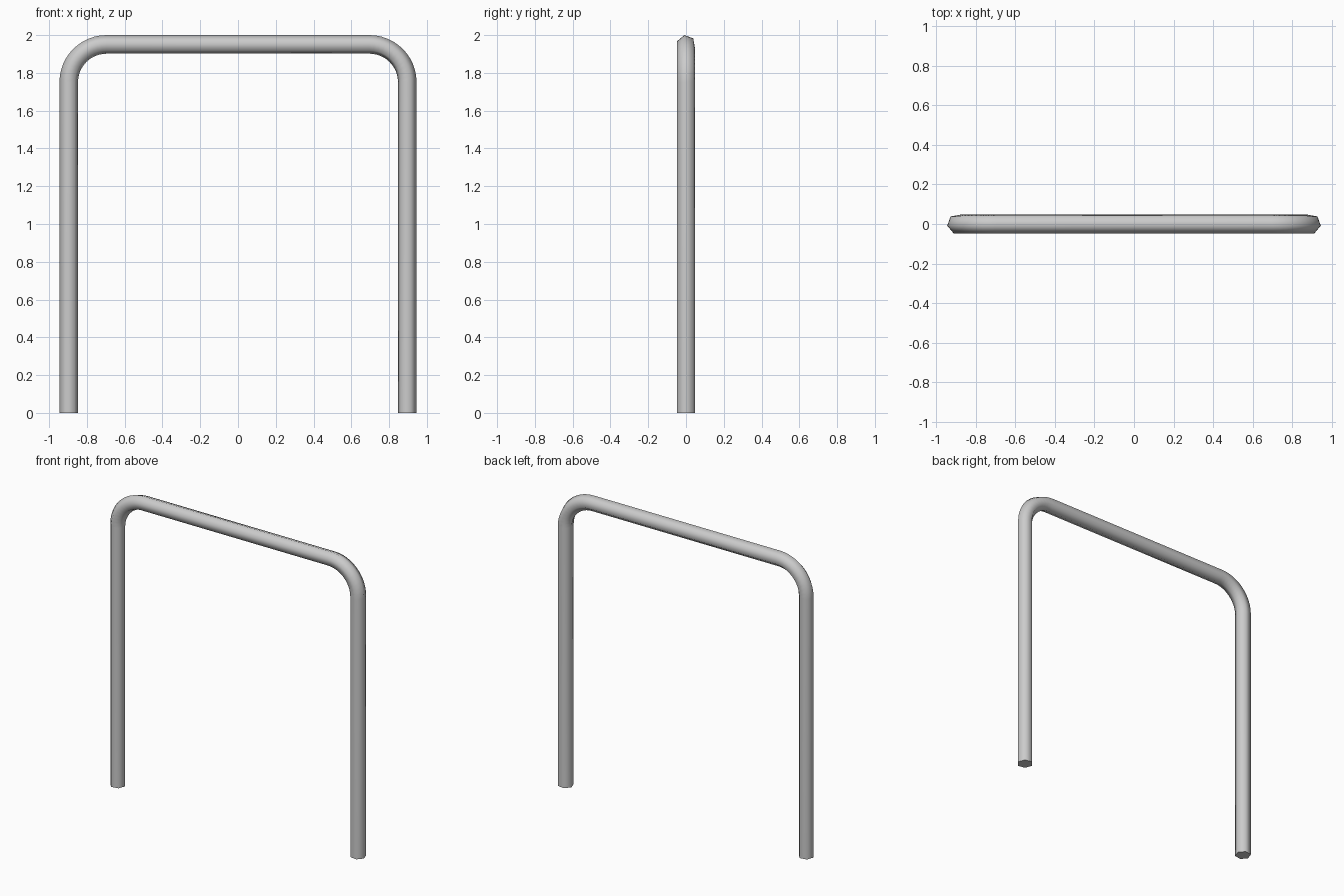
import bpy, bmesh
from math import sin, cos, pi, radians
from mathutils import Vector

if "Cube" in bpy.data.objects:
    bpy.data.objects.remove(bpy.data.objects["Cube"])

R = 0.05           # tube radius
BEND = 0.20        # corner radius
SIDES = 6
STEPS = 12
TWIST = radians(100)
X = 0.896          # leg centre line
Z = 2.0 - R * sin(TWIST)   # top bar centre line

# Centre line: left foot, two rounded corners, right foot (point, outward normal)
path = [(Vector((-X, 0, 0)), Vector((-1, 0, 0)))]
for cx, start in ((-X + BEND, pi), (X - BEND, pi / 2)):
    for i in range(STEPS + 1):
        a = start - pi / 2 * i / STEPS
        n = Vector((cos(a), 0, sin(a)))
        path.append((Vector((cx, 0, Z - BEND)) + BEND * n, n))
path.append((Vector((X, 0, 0)), Vector((1, 0, 0))))

# Sweep a six-sided section along the centre line
bm = bmesh.new()
rings = []
for p, n in path:
    ring = []
    for k in range(SIDES):
        a = TWIST + 2 * pi * k / SIDES
        ring.append(bm.verts.new(p + R * (cos(a) * Vector((0, 1, 0)) + sin(a) * n)))
    rings.append(ring)
for r0, r1 in zip(rings, rings[1:]):
    for k in range(SIDES):
        j = (k + 1) % SIDES
        bm.faces.new((r0[k], r0[j], r1[j], r1[k])).smooth = True

# Flat feet
for ring in (rings[0], rings[-1]):
    cap = bm.faces.new(ring)
    for e in cap.edges:
        e.smooth = False
bmesh.ops.recalc_face_normals(bm, faces=bm.faces)

mesh = bpy.data.meshes.new("tube_frame")
bm.to_mesh(mesh)
bm.free()
bpy.context.collection.objects.link(bpy.data.objects.new("tube_frame", mesh))
